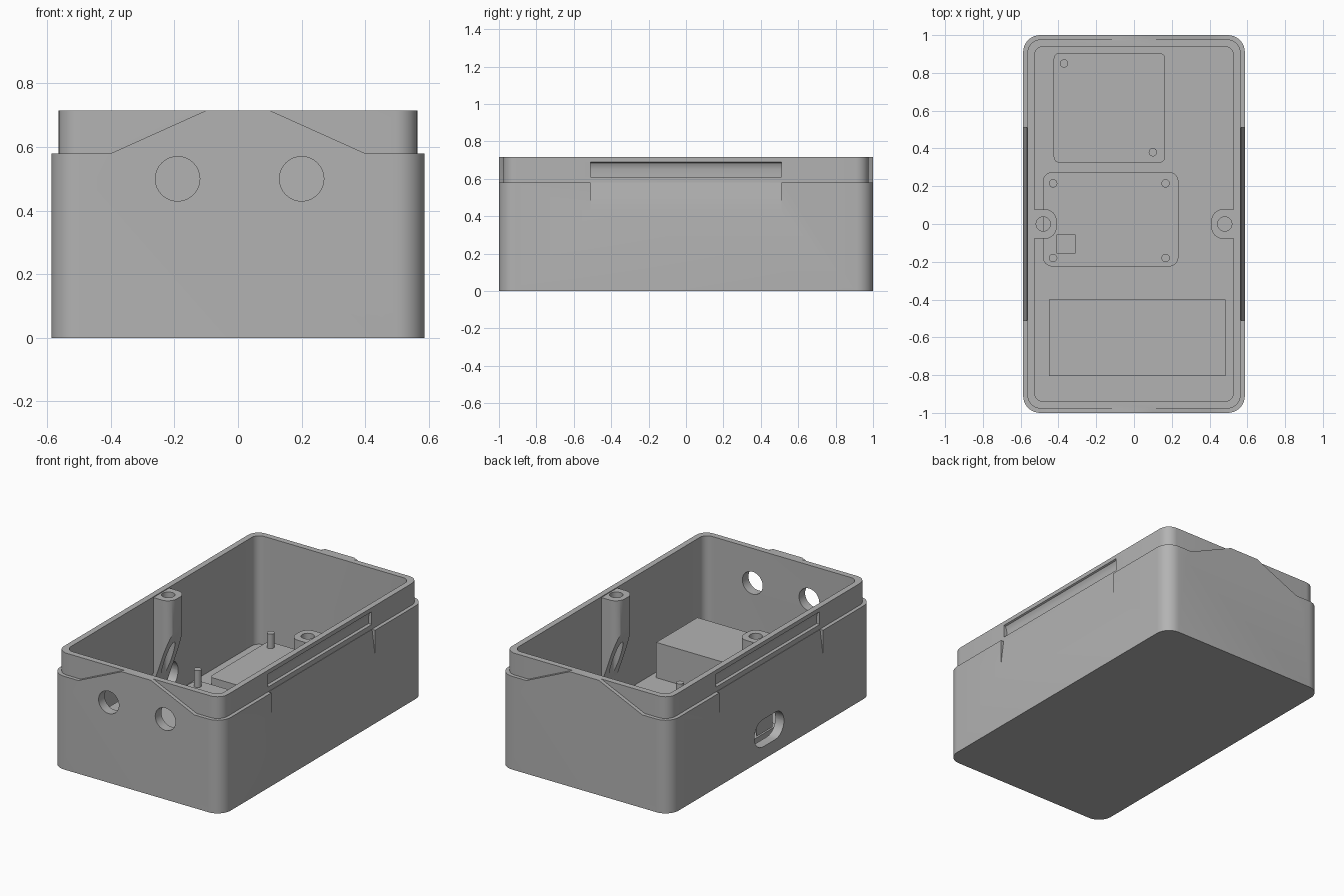
import bpy, bmesh, math

if "Cube" in bpy.data.objects:
    bpy.data.objects.remove(bpy.data.objects["Cube"])

plastic = bpy.data.materials.new("grey_plastic")
plastic.use_nodes = True
GREY = (0.45, 0.45, 0.45, 1)
plastic.diffuse_color = GREY
plastic.node_tree.nodes["Principled BSDF"].inputs["Base Color"].default_value = GREY

AXES = {"X": lambda a, b, t: (t, a, b),
        "Y": lambda a, b, t: (a, t, b),
        "Z": lambda a, b, t: (a, b, t)}


def prism(name, outline, lo, hi, axis="Z"):
    """Extrude a 2D outline along an axis."""
    place = AXES[axis]
    bm = bmesh.new()
    rings = [[bm.verts.new(place(a, b, t)) for a, b in outline] for t in (lo, hi)]
    n = len(outline)
    bm.faces.new(rings[0])
    bm.faces.new(rings[1])
    for i in range(n):
        j = (i + 1) % n
        bm.faces.new((rings[0][i], rings[0][j], rings[1][j], rings[1][i]))
    bmesh.ops.recalc_face_normals(bm, faces=bm.faces)
    mesh = bpy.data.meshes.new(name)
    bm.to_mesh(mesh)
    bm.free()
    mesh.materials.append(plastic)
    obj = bpy.data.objects.new(name, mesh)
    bpy.context.scene.collection.objects.link(obj)
    return obj


def rounded(x0, x1, y0, y1, r, steps=8):
    """Rounded rectangle outline."""
    pts = []
    corners = ((x1 - r, y1 - r), (x0 + r, y1 - r), (x0 + r, y0 + r), (x1 - r, y0 + r))
    for k, (cx, cy) in enumerate(corners):
        for s in range(steps + 1):
            a = math.pi / 2 * (k + s / steps)
            pts.append((cx + r * math.cos(a), cy + r * math.sin(a)))
    return pts


def circle(cx, cy, r, n=32):
    return [(cx + r * math.cos(2 * math.pi * i / n), cy + r * math.sin(2 * math.pi * i / n))
            for i in range(n)]


def combine(obj, tool, operation="DIFFERENCE"):
    """Apply a boolean and discard the tool."""
    mod = obj.modifiers.new("cut", "BOOLEAN")
    mod.operation, mod.object, mod.solver = operation, tool, "EXACT"
    graph = bpy.context.evaluated_depsgraph_get()
    mesh = bpy.data.meshes.new_from_object(obj.evaluated_get(graph))
    obj.modifiers.clear()
    obj.data = mesh
    bpy.data.objects.remove(tool)


def smooth(obj):
    bpy.ops.object.select_all(action="DESELECT")
    obj.select_set(True)
    bpy.context.view_layer.objects.active = obj
    bpy.ops.object.shade_smooth_by_angle(angle=math.radians(30))


TOP, LEDGE, FLOOR = 0.715, 0.58, 0.04
parts = []

# Case: outer shell with a narrower lip above
case = prism("case", rounded(-0.587, 0.587, -1, 1, 0.09), 0, LEDGE)
combine(case, prism("lip", rounded(-0.564, 0.564, -0.977, 0.977, 0.07), 0.3, TOP), "UNION")

# Raised flush tabs on the front and back
tab = [(-0.44, 0.5), (0.44, 0.5), (0.4, LEDGE), (0.1, TOP), (-0.1, TOP), (-0.4, LEDGE)]
for lo, hi in ((-1, -0.95), (0.95, 1)):
    combine(case, prism("tab", tab, lo, hi, "Y"), "UNION")

# Hollow interior
combine(case, prism("cavity", rounded(-0.528, 0.528, -0.94, 0.94, 0.05), FLOOR, 0.9))

# Sloped finger recess and snap groove on each long side
recess = [(0.588, 0.41), (0.577, 0.5), (0.565, 0.59), (0.565, 0.6), (0.65, 0.6), (0.65, 0.41)]
groove = [(0.6, 0.61), (0.542, 0.61), (0.542, 0.65), (0.546, 0.67), (0.554, 0.685),
          (0.565, 0.69), (0.6, 0.69)]
for side in (1, -1):
    for outline in (recess, groove):
        combine(case, prism("cutter", [(side * x, z) for x, z in outline], -0.51, 0.51, "Y"))

# Cable holes in the front and a port opening in the side
for x in (-0.19, 0.2):
    combine(case, prism("cutter", circle(x, 0.5, 0.07), -1.1, -0.9, "Y"))
combine(case, prism("cutter", rounded(-0.125, 0.165, 0.08, 0.25, 0.084), -0.7, -0.5, "X"))
parts.append(case)

# Screw bosses: rounded column, sloped underside, vertical bore
for side, label in ((1, "left"), (-1, "right")):
    foot = rounded(0.41, 0.7, -0.078, 0.078, 0.06)
    foot = [(side * min(x, 0.54), y) for x, y in foot if x < 0.5]
    foot += [(side * 0.54, -0.078), (side * 0.54, 0.078)]
    boss = prism(label + "_screw_boss", foot, 0.1, TOP - 0.005)
    slope = [(0.35, 0.7), (0.41, 0.52), (0.535, 0.15), (0.56, 0.05), (0.35, 0.05)]
    combine(boss, prism("cutter", [(side * x, z) for x, z in slope], -0.2, 0.2, "Y"))
    combine(boss, prism("cutter", circle(side * 0.48, 0, 0.038), 0, 0.9))
    parts.append(boss)

# Circuit board pads with locating pegs
parts.append(prism("rear_board", rounded(-0.425, 0.165, 0.325, 0.905, 0.03), 0.03, 0.09))
parts.append(prism("middle_board", rounded(-0.482, 0.235, -0.225, 0.275, 0.05), 0.03, 0.075))
pegs = [(-0.37, 0.85), (0.1, 0.38)] + [(x, y) for x in (-0.428, 0.167) for y in (-0.18, 0.215)]
for i, (x, y) in enumerate(pegs):
    parts.append(prism(f"locating_peg_{i + 1}", circle(x, y, 0.022, 24), 0.05, 0.18))

# Small connector block and battery block
parts.append(prism("connector_block",
                   [(-0.41, -0.155), (-0.31, -0.155), (-0.31, -0.055), (-0.41, -0.055)], 0.05, 0.1))
parts.append(prism("battery_block",
                   [(-0.45, -0.805), (0.485, -0.805), (0.485, -0.4), (-0.45, -0.4)], 0.03, 0.26))

for part in parts:
    smooth(part)
